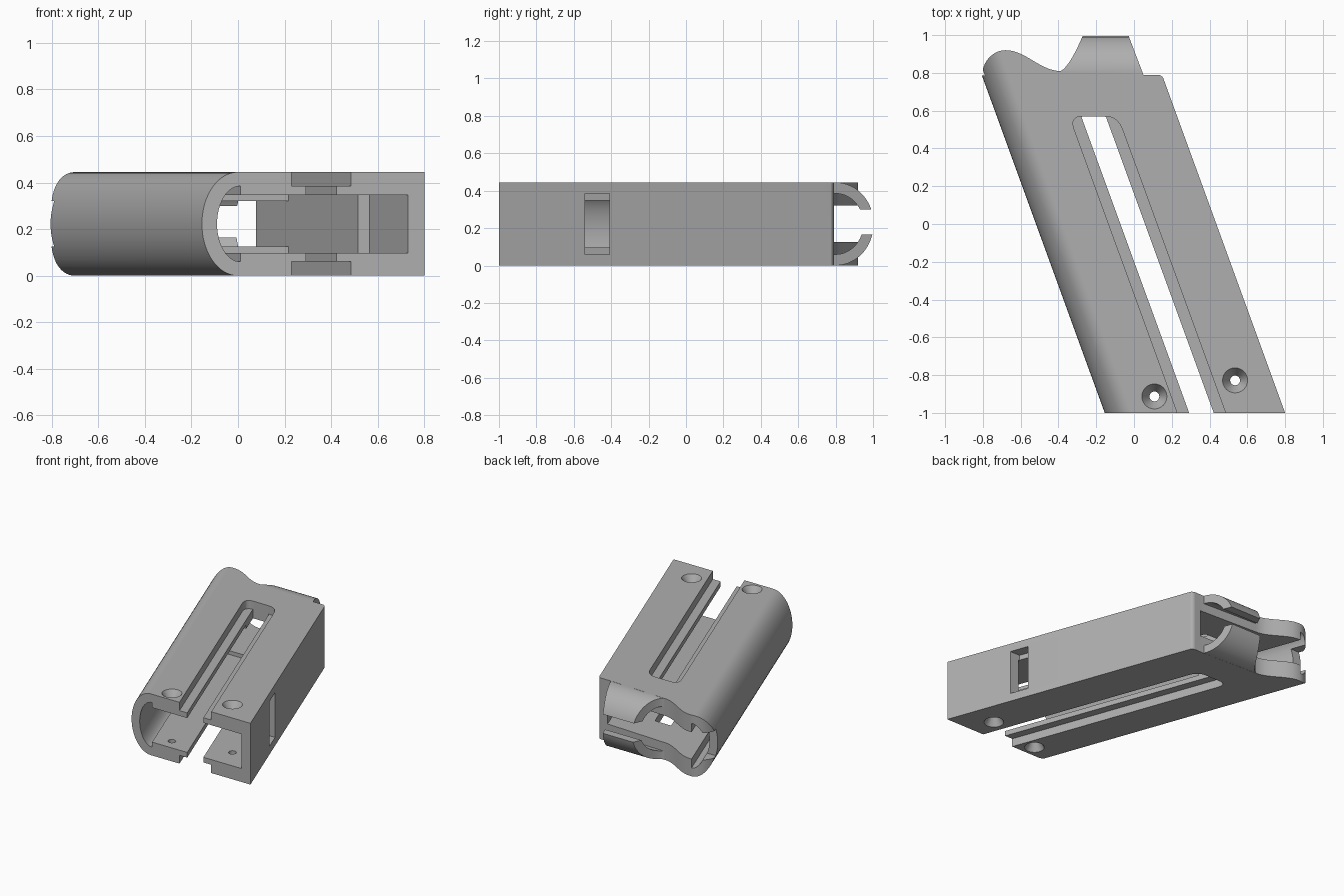
import bpy, bmesh, math

if "Cube" in bpy.data.objects:
    bpy.data.objects.remove(bpy.data.objects["Cube"])

SHEAR = math.tan(math.radians(20))   # rake of the grip
H, MID = 0.445, 0.2225               # thickness and its middle

grey = bpy.data.materials.new("plain grey")
grey.use_nodes = True
grey.diffuse_color = (0.43, 0.43, 0.43, 1)
grey.node_tree.nodes["Principled BSDF"].inputs["Base Color"].default_value = (0.43, 0.43, 0.43, 1)


# Placement rules: section point (u, v) carried along t
def raked(u, v, t):
    return (u - SHEAR * (t + 1), t, v)


def upright(u, v, t):
    return (u, v, t)


def sideways(u, v, t):
    return (t, u, v)


def prism(name, section, place, lo, hi):
    bm = bmesh.new()
    ends = [[bm.verts.new(place(u, v, t)) for u, v in section] for t in (lo, hi)]
    for ring in ends:
        bm.faces.new(ring)
    for i in range(len(section)):
        j = (i + 1) % len(section)
        bm.faces.new((ends[0][i], ends[0][j], ends[1][j], ends[1][i]))
    bmesh.ops.recalc_face_normals(bm, faces=bm.faces)
    mesh = bpy.data.meshes.new(name)
    bm.to_mesh(mesh)
    bm.free()
    mesh.materials.append(grey)
    obj = bpy.data.objects.new(name, mesh)
    bpy.context.collection.objects.link(obj)
    return obj


def rect(u0, v0, u1, v1):
    return [(u0, v0), (u1, v0), (u1, v1), (u0, v1)]


def arc(cx, cy, rx, ry, a0, a1, n):
    angles = [math.radians(a0 + (a1 - a0) * i / n) for i in range(n + 1)]
    return [(cx + rx * math.cos(a), cy + ry * math.sin(a)) for a in angles]


def combine(target, tool, operation="DIFFERENCE"):
    mod = target.modifiers.new("cut", "BOOLEAN")
    mod.operation, mod.solver, mod.object = operation, "EXACT", tool
    bpy.context.view_layer.objects.active = target
    bpy.ops.object.modifier_apply(modifier=mod.name)
    bpy.data.objects.remove(tool)


def finish(obj):
    bpy.ops.object.select_all(action="DESELECT")
    obj.select_set(True)
    bpy.context.view_layer.objects.active = obj
    bpy.ops.object.shade_smooth_by_angle(angle=math.radians(25))
    mod = obj.modifiers.new("even shading", "WEIGHTED_NORMAL")
    mod.keep_sharp = True


# Grip shell: raked bar with one rounded side
section = arc(0, MID, 0.155, MID, 90, 270, 32) + [(0.8, 0), (0.8, H)]
body = prism("grip_body", section, raked, -1, 1.05)

# Wavy rear outline
tip = arc(-0.68, 0.78, 0.125, 0.14, 180, 90, 14)
dip = [(-0.68 + 0.29 * i / 14, 0.865 + 0.055 * math.cos(math.pi * i / 14)) for i in range(1, 15)]
corner = arc(0.125, 0.755, 0.035, 0.035, 90, 20, 6)
outline = [(-0.9, -1.1), (-0.9, 0.6), (-0.806, 0.75)] + tip + dip + [(0.05, 0.79)] + corner + [(1.0, -1.1)]
combine(body, prism("outline", outline, upright, -0.1, 0.6), "INTERSECT")


# Hollow inside, lower toward the rear
def hollow(half, inset):
    left = arc(0.01, MID, 0.1 - inset, 0.1625 - inset, 90, 270, 24)
    return left + [(0.01, MID - half), (0.73 - inset, MID - half),
                   (0.73 - inset, MID + half), (0.01, MID + half)]


combine(body, prism("front_hollow", hollow(0.125, 0), raked, -1.1, 0.41))
combine(body, prism("rear_hollow", hollow(0.0975, 0.001), raked, 0.38, 1.1))

# Stepped slot through both faces
x_end = -SHEAR * 1.57


def slot(left, right, radius):
    pts = [(left + SHEAR * 0.1, -1.1)]
    for side, x in ((1, left), (-1, right)):
        a = (x + x_end + SHEAR * radius, 0.57 - radius)
        b = (x + x_end, 0.57)
        c = (x + x_end + side * radius, 0.57)
        bend = []
        for i in range(9):
            t = i / 8
            bend.append(tuple((1 - t) ** 2 * p + 2 * t * (1 - t) * q + t * t * r
                              for p, q, r in zip(a, b, c)))
        pts += bend if side == 1 else bend[::-1]
    return pts + [(right + SHEAR * 0.1, -1.1)]


combine(body, prism("slot", slot(0.292, 0.422, 0.01), upright, -0.1, 0.6))
for lo, hi in ((0.385, 0.6), (-0.1, 0.06)):
    combine(body, prism("slot_step", slot(0.23, 0.485, 0.07), upright, lo, hi))

# Window in the flat side, notch in the rear tip
combine(body, prism("window", rect(0.72, 0.06, 0.9, 0.385), raked, -0.54, -0.41))
combine(body, prism("notch", rect(0.785, 0.125, 1.1, 0.32), sideways, -1, -0.38))

# Countersunk screw holes on both faces
for x, y in ((0.108, -0.913), (0.535, -0.828)):
    for end, direction in ((H, -1), (0, 1)):
        bpy.ops.mesh.primitive_cone_add(vertices=32, radius1=0.068, radius2=0.026, depth=0.07,
                                        location=(x, y, end + direction * 0.032),
                                        rotation=(0 if direction == 1 else math.pi, 0, 0))
        combine(body, bpy.context.object)
    combine(body, prism("bore", arc(x, y, 0.026, 0.026, 0, 345, 23), upright, -0.1, 0.6))
finish(body)

# Curved rear lips, above and below the opening
rise = [(-0.39 + 0.12 * i / 10, 0.81 + 0.19 * (i / 10) ** 1.5) for i in range(11)]
lip_plan = [(-0.39, 0.78)] + rise + [(-0.03, 1.0), (0.05, 0.79), (0.05, 0.78)]
for name, sign, gap in (("upper_rear_lip", 1, 0.0775), ("lower_rear_lip", -1, 0.0575)):
    a_out = math.degrees(math.asin(gap / 0.222))
    a_in = math.degrees(math.asin(gap / 0.1625))
    profile = ([(0.78, MID + 0.222)] + arc(0.8, MID, 0.203, 0.222, 90, a_out, 20)
               + arc(0.8, MID, 0.148, 0.1625, a_in, 90, 20) + [(0.78, MID + 0.1625)])
    profile = [(y, MID + sign * (z - MID)) for y, z in profile]
    lip = prism(name, profile, sideways, -0.45, 0.1)
    combine(lip, prism("lip_plan", lip_plan, upright, -0.1, 0.6), "INTERSECT")
    finish(lip)
